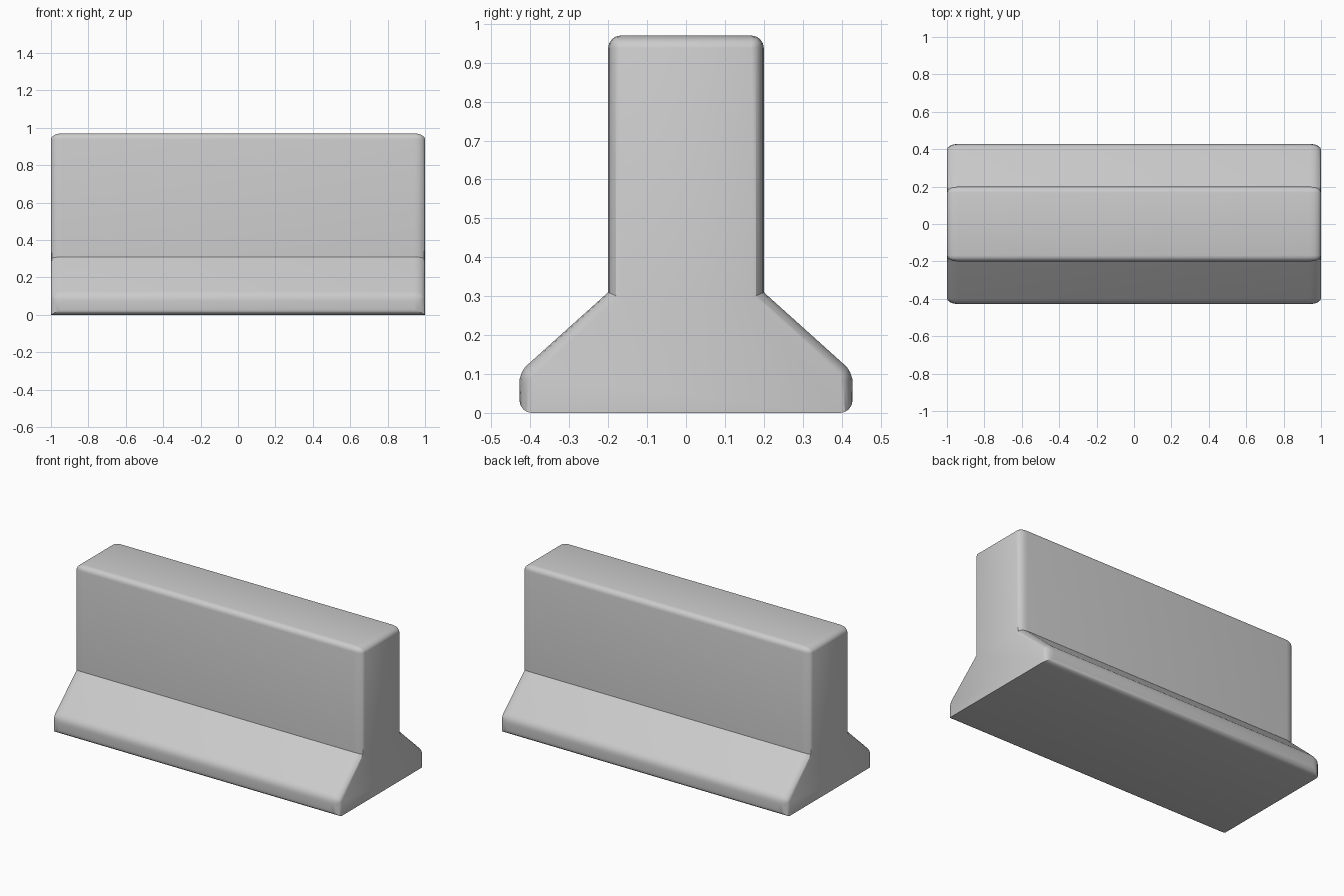
import bpy, bmesh

if "Cube" in bpy.data.objects:
    bpy.data.objects.remove(bpy.data.objects["Cube"])

# Half cross-section of the barrier (y, z), mirrored to the other side
half = [(0.428, 0.0), (0.428, 0.105), (0.2, 0.31), (0.2, 0.97)]
profile = half + [(-y, z) for y, z in reversed(half)]
STRETCH = 1.8          # end rounding is longer along the barrier
hx = 1.0 / STRETCH

bm = bmesh.new()
ends = [[bm.verts.new((x, y, z)) for y, z in profile] for x in (-hx, hx)]
n = len(profile)
bm.faces.new(ends[0])
bm.faces.new(ends[1][::-1])
for i in range(n):
    j = (i + 1) % n
    bm.faces.new((ends[0][i], ends[1][i], ends[1][j], ends[0][j]))
bmesh.ops.recalc_face_normals(bm, faces=bm.faces)


# Round every edge except the inner creases and the bottom end edges
def rounded(e):
    a, b = e.verts
    crease = all(abs(v.co.z - 0.31) < 1e-4 for v in e.verts)
    bottom_end = a.co.z + b.co.z < 1e-4 and abs(a.co.x - b.co.x) < 1e-4
    return not crease and not bottom_end


bmesh.ops.bevel(bm, geom=[e for e in bm.edges if rounded(e)], offset=0.032,
                offset_type='OFFSET', segments=4, profile=0.5, affect='EDGES',
                clamp_overlap=True)
bmesh.ops.scale(bm, vec=(STRETCH, 1, 1), verts=bm.verts)
bmesh.ops.recalc_face_normals(bm, faces=bm.faces)

# Barrier object
mesh = bpy.data.meshes.new("road_barrier")
bm.to_mesh(mesh)
bm.free()
barrier = bpy.data.objects.new("road_barrier", mesh)
bpy.context.collection.objects.link(barrier)
bpy.context.view_layer.objects.active = barrier
barrier.select_set(True)
bpy.ops.object.shade_smooth_by_angle()
